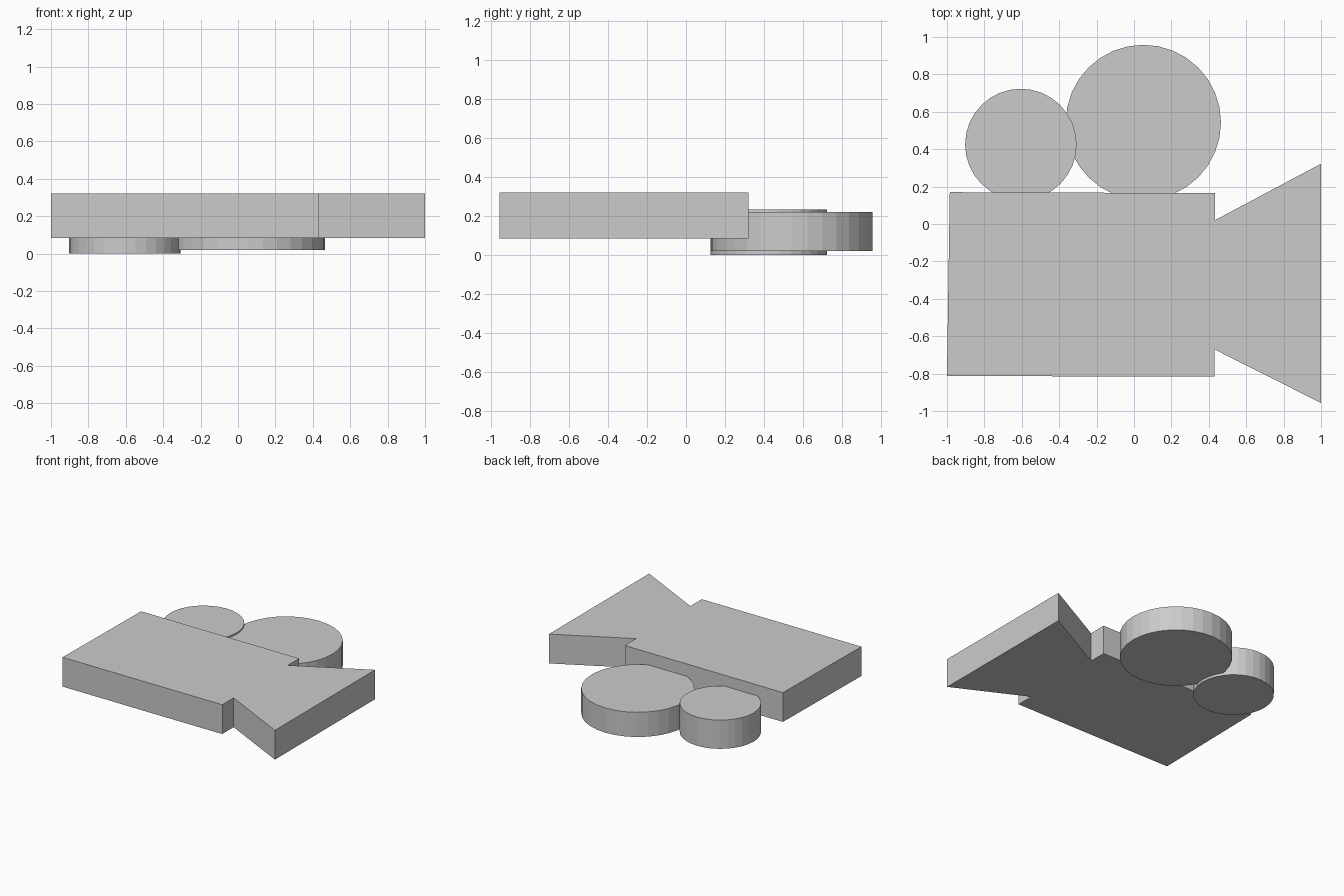
import bpy, bmesh

if "Cube" in bpy.data.objects:
    bpy.data.objects.remove(bpy.data.objects["Cube"])


def prism(name, outline, z0, z1):
    """Extrude a flat outline upward into a solid."""
    bm = bmesh.new()
    face = bm.faces.new([bm.verts.new((x, y, z0)) for x, y in outline])
    top = bmesh.ops.extrude_face_region(bm, geom=[face])["geom"]
    verts = [g for g in top if isinstance(g, bmesh.types.BMVert)]
    bmesh.ops.translate(bm, verts=verts, vec=(0, 0, z1 - z0))
    bmesh.ops.recalc_face_normals(bm, faces=bm.faces)
    mesh = bpy.data.meshes.new(name)
    bm.to_mesh(mesh)
    bm.free()
    obj = bpy.data.objects.new(name, mesh)
    bpy.context.collection.objects.link(obj)
    return obj


def reel(name, x, y, radius, z0, z1):
    """Flat-shaded film reel disc."""
    bpy.ops.mesh.primitive_cylinder_add(
        vertices=32, radius=radius, depth=z1 - z0, location=(x, y, (z0 + z1) / 2))
    bpy.context.object.name = name


# Camera body with the flared lens hood
prism("camera_body", [
    (-0.985, 0.17), (0.432, 0.165), (0.432, 0.02), (1.0, 0.322),
    (1.0, -0.957), (0.43, -0.67), (0.43, -0.815), (-0.16, -0.815), (-1.0, -0.812),
], 0.083, 0.32)

# Film reels
reel("large_reel", 0.05, 0.543, 0.415, 0.02, 0.22)
reel("small_reel", -0.605, 0.425, 0.298, 0.0, 0.232)
